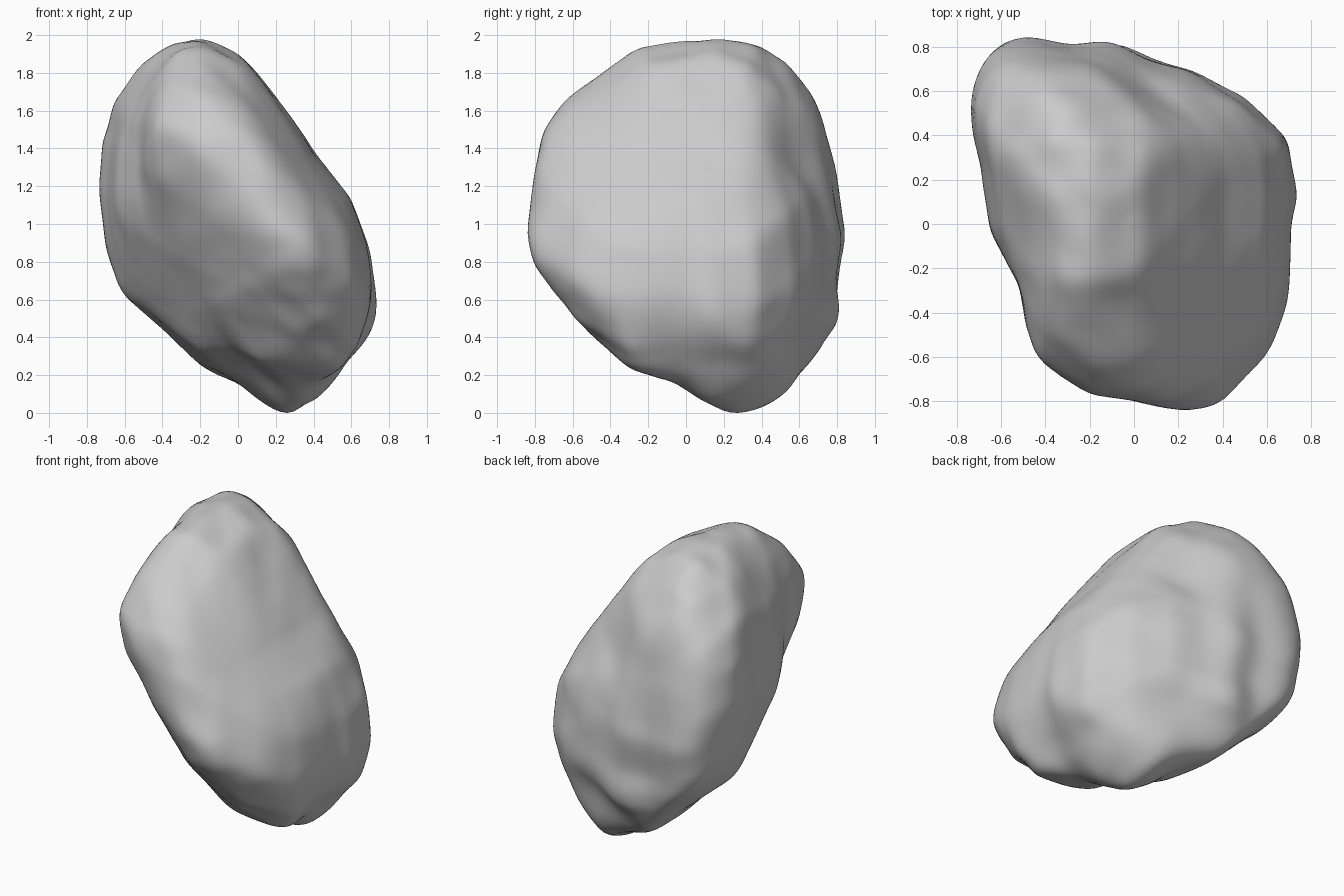
import bpy
import bmesh
from math import atan2, tau, exp
from mathutils import Vector

if "Cube" in bpy.data.objects:
    bpy.data.objects.remove(bpy.data.objects["Cube"], do_unlink=True)

# Profile outlines of the stone, measured from its middle
front_outline = [(-.2, 1), (0, .93), (.14, .77), (.3, .56), (.42, .38), (.6, .15), (.7, -.12),
                 (.74, -.4), (.72, -.55), (.6, -.7), (.45, -.89), (.28, -1), (.18, -.97),
                 (0, -.83), (-.18, -.75), (-.4, -.54), (-.62, -.35), (-.7, -.12), (-.74, .2),
                 (-.72, .45), (-.65, .68), (-.5, .87), (-.35, .97)]
side_outline = [(.1, 1), (.35, .99), (.55, .86), (.7, .66), (.8, .3), (.85, -.05), (.81, -.28),
                (.82, -.5), (.65, -.73), (.5, -.92), (.28, -1), (.13, -.95), (-.05, -.83),
                (-.3, -.75), (-.55, -.53), (-.8, -.22), (-.85, -.05), (-.8, .3), (-.75, .52),
                (-.63, .68), (-.45, .81), (-.25, .96)]
plan_outline = [(-.5, .85), (-.27, .81), (-.1, .83), (.1, .74), (.27, .69), (.5, .57),
                (.69, .39), (.74, .12), (.71, 0), (.7, -.33), (.62, -.57), (.4, -.8),
                (.3, -.84), (.18, -.84), (0, -.8), (-.2, -.77), (-.4, -.65), (-.48, -.52),
                (-.52, -.28), (-.65, -.03), (-.7, .3), (-.74, .42), (-.73, .62), (-.65, .79)]
front_corner = [(-.08, 1.11), (.14, 1.01), (.36, .79), (.5, .46), (.73, .07), (.79, -.39),
                (.7, -.67), (.49, -.88), (.37, -.91), (.16, -.91), (-.11, -.76), (-.38, -.49),
                (-.58, -.14), (-.7, .19), (-.71, .37), (-.61, .61), (-.49, .79), (-.29, 1.02)]
back_corner = [(.28, .93), (.5, .85), (.65, .71), (.71, .54), (.65, .25), (.47, -.14),
               (.31, -.43), (.19, -.64), (.02, -.78), (-.18, -.92), (-.42, -.98), (-.54, -.91),
               (-.66, -.7), (-.76, -.46), (-.79, -.29), (-.74, .04), (-.57, .31), (-.3, .67),
               (-.04, .86)]
under_corner = [(.3, .92), (.57, .88), (.8, .71), (.95, .43), (1.01, .1), (.93, -.21),
                (.69, -.38), (.42, -.52), (.13, -.64), (-.02, -.68), (-.17, -.68), (-.35, -.7),
                (-.59, -.63), (-.77, -.46), (-.85, -.24), (-.77, .02), (-.44, .4), (-.14, .7),
                (.1, .86)]


def facing(x, y, z):
    """Right and up axes of a plane that faces the given direction."""
    toward = Vector((x, y, z)).normalized()
    right = Vector((0, 0, 1)).cross(toward).normalized()
    return right, toward.cross(right)


def cross(a, b):
    return a[0] * b[1] - a[1] * b[0]


def reach(outline, ray):
    """How many times a flat ray fits between the middle and the outline."""
    far = 0
    for p, q in zip(outline, outline[1:] + outline[:1]):
        edge = (q[0] - p[0], q[1] - p[1])
        slope = cross(ray, edge)
        if abs(slope) > 1e-9 and -1e-6 <= -cross(ray, p) / slope <= 1 + 1e-6:
            far = max(far, cross(p, q) / slope)
    return far or 99


def smooth(bm, times):
    for _ in range(times):
        bmesh.ops.smooth_vert(bm, verts=bm.verts, factor=0.5,
                              use_axis_x=True, use_axis_y=True, use_axis_z=True)


def fit_rim(bm, outline, right, up, strength, bins=60):
    """Move the rim seen in one direction onto its outline, fading inwards."""
    peak = [0.01] * bins
    samples = []
    for v in bm.verts:
        ray = (v.co.dot(right), v.co.dot(up))
        fill = 1 / reach(outline, ray)
        place = (atan2(ray[1], ray[0]) / tau % 1) * bins
        samples.append((v, fill, place))
        slot = int(place) % bins
        peak[slot] = max(peak[slot], fill)
    for v, fill, place in samples:
        slot = int(place - 0.5) if place >= 0.5 else -1
        blend = place - 0.5 - slot
        top = peak[slot % bins] * (1 - blend) + peak[(slot + 1) % bins] * blend
        weight = min(1, fill / top) ** 7
        v.co *= 1 + strength * (1 / top - 1) * weight


low, steep = 0.66, 0.816  # height of the slanted planes
profiles = [
    (front_corner, facing(1, -1, low), 0.6),
    (back_corner, facing(-1, 1, low), 0.6),
    (under_corner, facing(1, 1, -steep), 0.6),
    (front_outline, facing(0, -1, 0), 1),
    (side_outline, facing(1, 0, 0), 1),
    (plan_outline, (Vector((1, 0, 0)), Vector((0, 1, 0))), 1),
]

# Upright grooves and swellings: place, height, radius
details = [
    (Vector((.68, -.06, -.5)), -.04, .14),
    (Vector((.6, .4, -.52)), .02, .2),
    (Vector((.22, .68, -.6)), -.05, .13),
    (Vector((.03, .81, -.47)), .05, .12),
    (Vector((-.25, .79, -.41)), -.02, .12),
    (Vector((.05, .5, .3)), -.02, .22),
    (Vector((-.6, -.1, .6)), -.03, .16),
    (Vector((-.35, -.55, .42)), .03, .22),
    (Vector((.45, -.6, -.35)), .05, .28),
    (Vector((.55, .5, 0)), .025, .25),
]

# Stone body: a ball pulled in to fit all the profiles with rounded joins
bm = bmesh.new()
bmesh.ops.create_icosphere(bm, subdivisions=6, radius=1)
hardness = 24
for v in bm.verts:
    d = v.co.normalized()
    total = sum(reach(outline, (d.dot(right), d.dot(up))) ** -hardness
                for outline, (right, up), strength in profiles)
    v.co = d * total ** (-1 / hardness)
smooth(bm, 16)

# Worn grooves and swellings
for v in bm.verts:
    d = v.co.normalized()
    for place, height, radius in details:
        gap = d - place.normalized()
        gap.z *= 0.5
        v.co += d * height * exp(-(gap.length / radius) ** 2)

# Bring the rims back out after the rounding
for _ in range(6):
    smooth(bm, 3)
    for outline, (right, up), strength in profiles:
        fit_rim(bm, outline, right, up, strength)
smooth(bm, 1)

# Stand the stone on the ground
bmesh.ops.translate(bm, verts=bm.verts, vec=(0, 0, -min(v.co.z for v in bm.verts)))
for f in bm.faces:
    f.smooth = True

mesh = bpy.data.meshes.new("stone")
bm.to_mesh(mesh)
bm.free()
stone = bpy.data.objects.new("stone", mesh)
bpy.context.collection.objects.link(stone)

# Plain grey
grey = bpy.data.materials.new("stone grey")
grey.use_nodes = True
colour = (0.6, 0.6, 0.6, 1)
grey.diffuse_color = colour
shader = next(n for n in grey.node_tree.nodes if n.type == 'BSDF_PRINCIPLED')
shader.inputs["Base Color"].default_value = colour
shader.inputs["Roughness"].default_value = 0.8
mesh.materials.append(grey)
